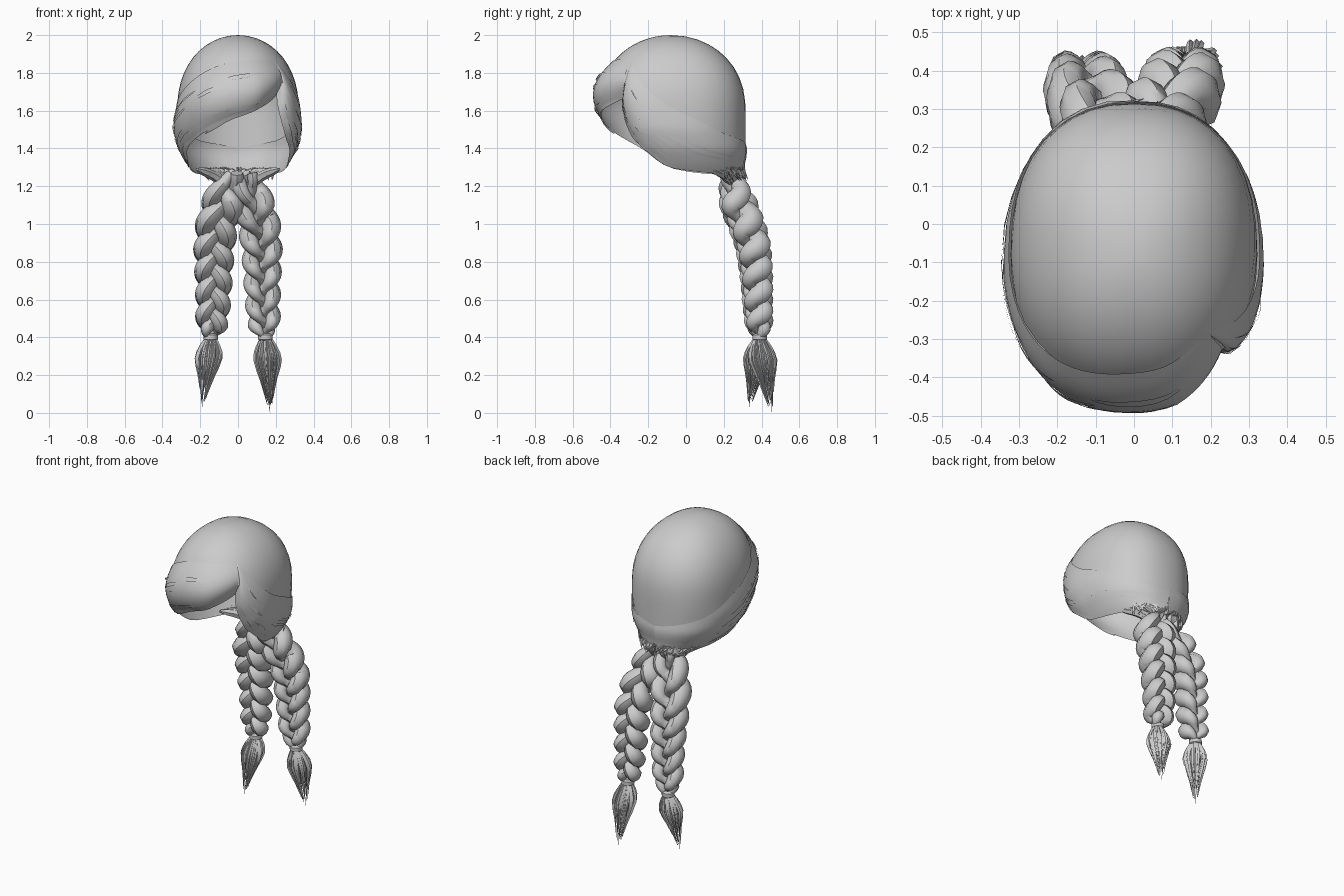
import bpy, bmesh, random
from math import sin, cos, pi, radians, sqrt
from mathutils import Vector

if "Cube" in bpy.data.objects:
    bpy.data.objects.remove(bpy.data.objects["Cube"])

random.seed(4)


def spline(pts, t):
    """Catmull-Rom point at t in 0..1 through the given points"""
    p = [Vector(q) for q in pts]
    n = len(p) - 1
    i = min(int(t * n), n - 1)
    f = t * n - i
    b, c = p[i], p[i + 1]
    a = p[i - 1] if i else b * 2 - c
    d = p[i + 2] if i + 2 <= n else c * 2 - b
    return b + (c - a) * (f / 2) + (a * 2 - b * 5 + c * 4 - d) * (f * f / 2) \
        + (b * 3 - a - c * 3 + d) * (f ** 3 / 2)


def lerp_table(tab, z):
    for (z0, a), (z1, b) in zip(tab, tab[1:]):
        if z >= z1:
            return a + (b - a) * (z0 - z) / (z0 - z1)
    return tab[-1][1]


SIDE = [(1.6, 1), (1.5, 1), (1.4, .94), (1.3, .81), (1.22, .66)]
FRONT = [(1.6, 1), (1.5, .95), (1.4, .88), (1.3, .8), (1.22, .7)]
BACK = [(1.6, 1), (1.4, 1), (1.32, .96), (1.22, .98)]


def head(deg, z, off=0.0):
    """Point on the head form: 0 deg is the front, +90 is +x"""
    a = radians(deg)
    f = max(0, 1 - (max(0, z - 1.6) / .4) ** 2.25) ** .5
    fw, ff, fb = [f if z > 1.6 else lerp_table(t, z) for t in (SIDE, FRONT, BACK)]
    s, c = sin(a), cos(a)
    x = .322 * fw * abs(s) ** .88 * (1 if s > 0 else -1)
    y = -.385 * ff * c ** .95 if c > 0 else .395 * fb * abs(c) ** .85
    k = 1 + off / .34
    return Vector((x * k, y * k - .08, z))


def finish(name, bm, angle=50):
    bmesh.ops.remove_doubles(bm, verts=bm.verts, dist=1e-5)
    bmesh.ops.recalc_face_normals(bm, faces=bm.faces)
    me = bpy.data.meshes.new(name)
    bm.to_mesh(me)
    bm.free()
    ob = bpy.data.objects.new(name, me)
    bpy.context.collection.objects.link(ob)
    bpy.context.view_layer.objects.active = ob
    ob.select_set(True)
    bpy.ops.object.shade_smooth_by_angle(angle=radians(angle))
    ob.select_set(False)
    return ob


def grid(bm, fn, nu, nv):
    rows = [[bm.verts.new(fn(i / nu, j / nv)) for j in range(nv + 1)] for i in range(nu + 1)]
    for r, q in zip(rows, rows[1:]):
        for j in range(nv):
            bm.faces.new((r[j], r[j + 1], q[j + 1], q[j]))


def tube(bm, pts, radii, sides=8, flat=1.0):
    rings = []
    for i, p in enumerate(pts):
        t = (pts[min(i + 1, len(pts) - 1)] - pts[max(i - 1, 0)]).normalized()
        ref = Vector((0, 1, 0)) if abs(t.y) < .9 else Vector((1, 0, 0))
        n = t.cross(ref).normalized()
        m = n.cross(t) * flat
        rings.append([bm.verts.new(p + (n * cos(2 * pi * k / sides) + m * sin(2 * pi * k / sides)) * radii[i])
                      for k in range(sides)])
    for r, q in zip(rings, rings[1:]):
        for k in range(sides):
            bm.faces.new((r[k], r[(k + 1) % sides], q[(k + 1) % sides], q[k]))
    bm.faces.new(rings[0])
    bm.faces.new(rings[-1][::-1])


# Smooth crown; its rim drops from the hairline to the nape
RIM = [(0, 1.82), (25, 1.80), (50, 1.75), (75, 1.64), (105, 1.53), (140, 1.44), (180, 1.405)]


def crown(u, v):
    deg = -180 + 360 * u
    rim = spline([Vector(r) for r in RIM], 0)  # front point
    rim = lerp_table([(-a, z) for a, z in RIM], -abs(deg))
    return head(deg, 2 - (2 - rim) * v ** 1.8)


bm = bmesh.new()
grid(bm, crown, 40, 12)
finish("crown", bm)

# Swept sheets: (angle, height) along upper and lower edges, parting to nape
FRINGE_UP = [(48, 1.87), (20, 1.87), (-12, 1.85), (-40, 1.79), (-75, 1.67), (-120, 1.51), (-180, 1.42)]
FRINGE_LOW = [(48, 1.68), (22, 1.62), (-4, 1.555), (-30, 1.49), (-60, 1.41), (-100, 1.285), (-180, 1.25)]
SIDE_UP = [(47, 1.88), (53, 1.85), (62, 1.78), (76, 1.69), (98, 1.58), (132, 1.48), (180, 1.42)]
SIDE_LOW = [(47, 1.86), (46, 1.74), (45, 1.61), (54, 1.47), (70, 1.38), (98, 1.285), (180, 1.25)]


def sheet(up, low, bulge, tuck, tuck_len):
    """Surface between two edges, bulged, curled under, tucked in at the parting"""
    def fn(u, v, extra=0.0):
        p = spline(up, u).lerp(spline(low, u), v)
        fade = .35 + .65 * cos(u * pi / 2)
        off = (.008 + bulge * sin(pi * min(1, v * 1.05)) - .02 * v ** 6) * fade
        off -= tuck * max(0, 1 - u / tuck_len) * (.25 + .75 * v)
        return head(p.x, p.y, off + extra)
    return fn


fringe = sheet(FRINGE_UP, FRINGE_LOW, .028, .05, .2)
side = sheet(SIDE_UP, SIDE_LOW, .02, .06, .55)
for name, fn in (("swept_fringe", fringe), ("side_sweep", side)):
    bm = bmesh.new()
    grid(bm, fn, 36, 10)
    finish(name, bm)

    # Thin loose locks lying on the sheet, denser along the lower edge
    bm = bmesh.new()
    for i in range(34):
        u0 = random.uniform(.03, .7)
        u1 = min(1, u0 + random.uniform(.15, .35))
        v0 = random.uniform(.86, 1.0) if i % 3 else random.uniform(.25, .85)
        dv = random.uniform(-.05, .05)
        w = random.uniform(.015, .04)
        lift = random.uniform(.003, .009)

        def strip(a, b):
            return fn(u0 + (u1 - u0) * a, v0 + dv * a + w * (2 * b - 1) * sin(pi * (.04 + .92 * a)),
                      lift * sin(pi * a))
        grid(bm, strip, 8, 2)
    finish(name + "_locks", bm)

# Locks gathered at the nape into the braid roots
bm = bmesh.new()
for i in range(14):
    deg = 120 + 120 * i / 13
    a = head(deg, 1.29, -.012)
    root = Vector((.05 if a.x > 0 else -.05, .25, 1.20))
    mid = a.lerp(root, .5) + Vector((0, .02, .012))
    pts = [spline([a, mid, root], t / 6) for t in range(7)]
    tube(bm, pts, [.008, .02, .024, .026, .026, .024, .015], 6)
finish("nape_gather", bm)

# Ragged short hairs on the nape edge
bm = bmesh.new()
for i in range(30):
    deg = random.uniform(135, 225)
    a = head(deg, 1.30, .006)
    b = head(deg + random.uniform(-15, 15), random.uniform(1.225, 1.255), random.uniform(0, .02))
    m = a.lerp(b, .5) + Vector((0, 0, -.006))
    tube(bm, [a, m, b], [.004, .006, .001], 4)
finish("nape_wisps", bm)

# Two three-strand braids with ties and tassels
for s, label, tip in ((-1, "left", (-.19, .335, .03)), (1, "right", (.17, .455, 0))):
    path = [(.04 * s, .235, 1.27), (.085 * s, .28, 1.10), (.122 * s, .345, .92),
            (.128 * s, .37, .75), (.132 * s, .38, .57), (.145 * s, .39, .40)]
    bm = bmesh.new()
    N = 84
    for k in range(3):
        pts, rad = [], []
        for i in range(N + 1):
            t = i / N
            ph = s * (2 * pi * 2.25 * t ** 1.2 + k * 2 * pi / 3)
            size = min(.6 + 2.2 * t, 1.14 - .42 * t) * min(1, .35 + (1 - t) * 9)
            pts.append(spline(path, t) + Vector((.064 * sin(ph), .042 * sin(2 * ph), 0)) * size)
            rad.append((.031 + .024 * abs(sin(ph + .35 * s))) * size)
        tube(bm, pts, rad, 8, 1.15)
    finish(label + "_braid", bm)

    tie = Vector(path[-1])
    bm = bmesh.new()
    tube(bm, [tie + Vector((0, 0, h)) for h in (.02, .012, -.012, -.02)], [.028, .038, .038, .028], 12)
    finish(label + "_tie", bm)

    # Tassel: a slim core wrapped in tapering strands
    tip = Vector(tip)
    bm = bmesh.new()
    core = [tie.lerp(tip, f) for f in (0, .12, .3, .45, .62)]
    tube(bm, core, [.025, .042, .05, .033, .004], 8)
    for i in range(64):
        a = random.uniform(0, 2 * pi)
        r = sqrt(random.uniform(.35, 1))
        out = Vector((cos(a), sin(a), 0)) * r
        reach = 1 if i == 0 else random.uniform(.5, .93)
        spread = 0 if i == 0 else .075 * (1 - reach) + .008
        ctrl = [tie + out * .022, tie.lerp(tip, .13) + out * .052, tie.lerp(tip, .3) + out * .072,
                tie.lerp(tip, .33 + (reach - .33) * .5) + out * (.03 + spread * .6),
                tie.lerp(tip, reach) + out * spread]
        pts = [spline(ctrl, j / 8) for j in range(9)]
        tube(bm, pts, [.006, .008, .009, .009, .008, .007, .005, .003, .0008], 4)
    finish(label + "_tassel", bm)
